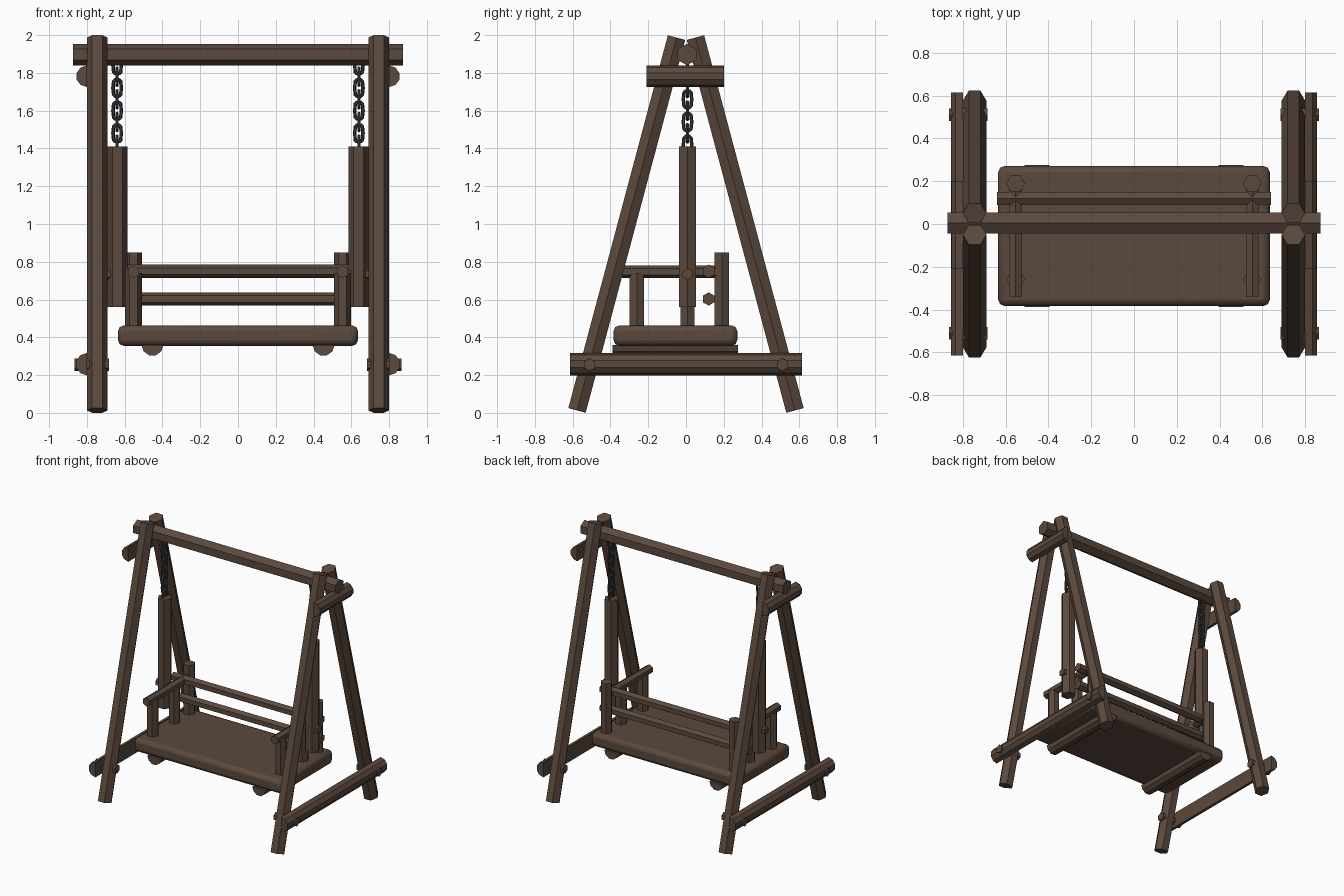
import bpy, bmesh, math
from mathutils import Vector

cube = bpy.data.objects.get("Cube")
if cube:
    bpy.data.objects.remove(cube, do_unlink=True)


def material(name, rgb):
    m = bpy.data.materials.new(name)
    m.use_nodes = True
    m.diffuse_color = (*rgb, 1)
    bsdf = m.node_tree.nodes["Principled BSDF"]
    bsdf.inputs["Base Color"].default_value = (*rgb, 1)
    bsdf.inputs["Roughness"].default_value = 0.8
    return m


wood = material("dark brown wood", (0.105, 0.067, 0.047))
iron = material("dark grey iron", (0.04, 0.046, 0.05))

X, Y, Z = Vector((1, 0, 0)), Vector((0, 1, 0)), Vector((0, 0, 1))


def add_mesh(name, bm, mat):
    bmesh.ops.recalc_face_normals(bm, faces=bm.faces)
    mesh = bpy.data.meshes.new(name)
    bm.to_mesh(mesh)
    bm.free()
    mesh.materials.append(mat)
    ob = bpy.data.objects.new(name, mesh)
    bpy.context.collection.objects.link(ob)
    return ob


def log(name, start, end, radius, point, half=False):
    """Six-sided log with a corner towards point, or a split log bulging that way."""
    start, end = Vector(start), Vector(end)
    axis = (end - start).normalized()
    u = (point - axis * point.dot(axis)).normalized()
    v = axis.cross(u)
    if half:
        angles = [math.pi * (i / 5 - 0.5) for i in range(6)]
    else:
        angles = [math.tau * i / 6 for i in range(6)]
    bm = bmesh.new()
    rings = [[bm.verts.new(c + radius * (math.cos(a) * u + math.sin(a) * v)) for a in angles]
             for c in (start, end)]
    for ring in rings:
        bm.faces.new(ring)
    for i in range(6):
        j = (i + 1) % 6
        bm.faces.new((rings[0][i], rings[0][j], rings[1][j], rings[1][i]))
    return add_mesh(name, bm, wood)


def chain(name, x, y, top, count, pitch):
    # stretched rings, every second one turned a quarter
    for i in range(count):
        bpy.ops.mesh.primitive_torus_add(major_segments=12, minor_segments=6,
                                         major_radius=0.022, minor_radius=0.0095)
        ob = bpy.context.object
        ob.name = f"{name}_link_{i + 1}"
        for vert in ob.data.vertices:
            if abs(vert.co.y) > 0.001:
                vert.co.y += math.copysign(0.0235, vert.co.y)
        ob.rotation_euler = (math.pi / 2, 0, math.pi / 2 * (i % 2))
        ob.location = (x, y, top - i * pitch)
        ob.data.materials.append(iron)
        bpy.ops.object.shade_smooth_by_angle()


# Frame beam
log("top_beam", (-0.873, 0.005, 1.897), (0.873, 0.005, 1.897), 0.057, Z)

for s, side in ((1, "left"), (-1, "right")):
    # A-frame legs
    for d, end in ((-1, "front"), (1, "back")):
        log(f"{side}_{end}_leg", (s * 0.745, d * 0.577, 0.013),
            (s * 0.745, d * 0.05, 1.987), 0.055, X)
        log(f"{side}_{end}_brace_bolt", (s * 0.684, d * 0.51, 0.255),
            (s * 0.865, d * 0.51, 0.255), 0.034, Z)
    # Split-log braces outside the legs
    log(f"{side}_upper_brace", (s * 0.8, -0.21, 1.782), (s * 0.8, 0.2, 1.782), 0.057, s * X, True)
    log(f"{side}_lower_brace", (s * 0.8, -0.615, 0.258), (s * 0.8, 0.615, 0.258), 0.059, s * X, True)

    # Hanging chain and post
    chain(f"{side}_chain", s * 0.64, 0.008, 1.84, 8, 0.06)
    log(f"{side}_hanger_post", (s * 0.637, 0.008, 0.56), (s * 0.637, 0.008, 1.41), 0.053, X)
    log(f"{side}_hanger_bolt", (s * 0.55, 0.008, 0.735), (s * 0.7, 0.008, 0.735), 0.031, Z)

    # Arm rest and its posts
    log(f"{side}_arm_rest", (s * 0.553, -0.34, 0.747), (s * 0.553, 0.18, 0.747), 0.034, Z)
    for part, y, top in (("front_arm_post", -0.26, 0.74), ("middle_arm_post", 0.008, 0.74),
                         ("back_post", 0.19, 0.85)):
        log(f"{side}_{part}", (s * 0.553, y, 0.44), (s * 0.553, y, top), 0.044, X)

    # Split-log seat support
    log(f"{side}_seat_support", (s * 0.453, -0.388, 0.36), (s * 0.453, 0.276, 0.36), 0.058, -Z, True)

# Back rails
for name, z in (("upper", 0.75), ("lower", 0.603)):
    log(f"{name}_back_rail", (-0.64, 0.12, z), (0.64, 0.12, z), 0.035, Z)

# Seat slab with rounded edges
bm = bmesh.new()
bmesh.ops.create_cube(bm, size=1)
bmesh.ops.scale(bm, vec=(1.27, 0.655, 0.108), verts=bm.verts)
bmesh.ops.translate(bm, vec=(0, -0.056, 0.409), verts=bm.verts)
seat = add_mesh("seat", bm, wood)
bevel = seat.modifiers.new("rounded_edges", "BEVEL")
bevel.width = 0.03
bevel.segments = 2
bpy.ops.object.select_all(action="DESELECT")
seat.select_set(True)
bpy.context.view_layer.objects.active = seat
bpy.ops.object.shade_smooth_by_angle(angle=math.radians(50))
